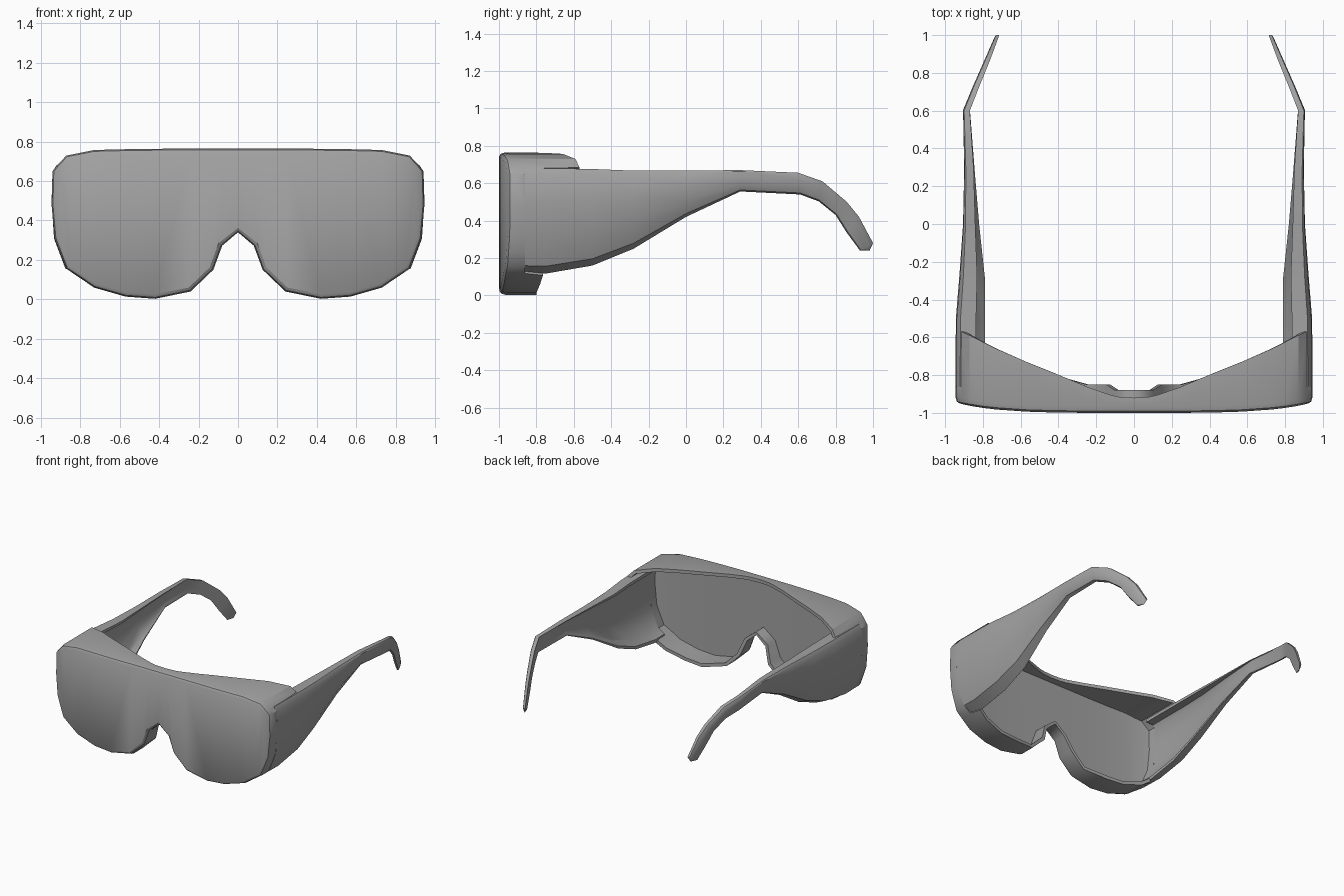
import bpy, bmesh
from mathutils import Vector

if "Cube" in bpy.data.objects:
    bpy.data.objects.remove(bpy.data.objects["Cube"])

grey = bpy.data.materials.new("grey plastic")
grey.diffuse_color = (0.36, 0.36, 0.36, 1)
grey.use_nodes = True
grey.node_tree.nodes["Principled BSDF"].inputs["Base Color"].default_value = grey.diffuse_color


def finish(name, bm, mirror):
    bmesh.ops.recalc_face_normals(bm, faces=bm.faces)
    me = bpy.data.meshes.new(name)
    bm.to_mesh(me)
    bm.free()
    me.materials.append(grey)
    ob = bpy.data.objects.new(name, me)
    bpy.context.collection.objects.link(ob)
    if mirror:
        m = ob.modifiers.new("Mirror", 'MIRROR')
        m.merge_threshold = 0.0005
    bpy.ops.object.select_all(action='DESELECT')
    ob.select_set(True)
    bpy.context.view_layer.objects.active = ob
    bpy.ops.object.shade_smooth_by_angle(angle=0.6)
    return ob


# --- Front shield: half outline as (x, z, back edge y), upper and lower edges paired
upper = [(0, .765, -.92), (.08, .765, -.915), (.125, .765, -.905), (.24, .765, -.865),
         (.42, .763, -.79), (.57, .761, -.73), (.73, .757, -.66), (.80, .743, -.625),
         (.87, .729, -.59), (.913, .684, -.57), (.918, .678, -.86), (.94, .65, -.86)]
lower = [(0, .34, -.88), (.08, .272, -.88), (.125, .15, -.85), (.24, .04, -.85),
         (.42, .003, -.80), (.57, .014, -.80), (.73, .06, -.78), (.80, .108, -.765),
         (.815, .118, -.86), (.87, .155, -.86), (.90, .23, -.86), (.93, .31, -.86)]
outline = upper + [(.945, .48, -.86)] + lower[::-1]
n, half = len(outline), len(upper)


def lens_y(x):
    return -1 + .05 * (x / .945) ** 4


def inset(i, d):
    """Move an outline point inwards by d, keeping the centre line on x = 0."""
    p = [Vector(o[:2]) for o in outline]
    a = p[i - 1] if i > 0 else Vector((-p[1].x, p[1].y))
    b = p[i + 1] if i < n - 1 else Vector((-p[-2].x, p[-2].y))
    t = (p[i] - a).normalized() + (b - p[i]).normalized()
    t.normalize()
    q = p[i] + Vector((t.y, -t.x)) * d
    if outline[i][0] == 0:
        q.x = 0
    return q


bm = bmesh.new()
rings = []
# (inset, offset behind the lens front, or None for the back edge)
for d, off in ((.022, 0), (.007, .01), (0, .034), (0, None), (.026, None), (.026, .026)):
    ring = []
    for i, (x, z, yb) in enumerate(outline):
        q = inset(i, d)
        ring.append(bm.verts.new((q.x, yb if off is None else lens_y(x) + off, q.y)))
    rings.append(ring)
for r, s in zip(rings, rings[1:]):
    for i in range(n - 1):
        bm.faces.new((r[i], r[i + 1], s[i + 1], s[i]))
# lens front and lens inside, as columns between upper and lower edges
for r in (rings[0], rings[-1]):
    for i in range(half - 1):
        bm.faces.new((r[i], r[i + 1], r[n - 2 - i], r[n - 1 - i]))
    bm.faces.new((r[half - 1], r[half], r[half + 1]))
finish("front_shield", bm, True)

# --- Temple arms: hollow C section lofted into a solid hooked bar
section = [(.7, 1), (.16, 1), (.03, .94), (0, .68), (.08, .34), (.45, .07), (1, 0)]
hollow = [(1, .045), (.6, .12), (.25, .36), (.17, .68), (.2, .9), (.3, .955), (.7, .955)]
# top y, top z, bottom y, bottom z, outer x, width, solidity
stations = [(-.86, .68, -.86, .12, .945, .155, 0), (-.75, .68, -.75, .117, .945, .155, 0),
            (-.5, .676, -.5, .16, .943, .153, 0), (-.28, .667, -.28, .25, .925, .135, 0),
            (0, .668, 0, .42, .905, .085, .2), (.29, .67, .29, .556, .899, .055, .7),
            (.6, .656, .61, .54, .905, .036, 1), (.73, .61, .71, .503, .905, .034, 1),
            (.86, .5, .80, .43, .905, .03, 1), (.925, .42, .86, .335, .905, .026, 1),
            (1.0, .28, .93, .24, .905, .02, 1)]


def arm(name, side):
    bm = bmesh.new()
    loops = []
    for yt, zt, yb, zb, xo, w, k in stations:
        loop = []
        for j, (u, h) in enumerate(section + hollow):
            if j >= len(section):
                u += (1 - u) * k
            elif j == 0:
                u += (1 - u) * k
            y = yb + (yt - yb) * h
            x = xo - u * w - max(0, y - .61) * .44
            loop.append(bm.verts.new((side * x, y, zb + (zt - zb) * h)))
        loops.append(loop)
    m = len(loops[0])
    for a, b in zip(loops, loops[1:]):
        for i in range(m):
            bm.faces.new((a[i], a[(i + 1) % m], b[(i + 1) % m], b[i]))
    # front end of the C, and the closed hook tip with its rounded corner
    for i in range(len(section) - 1):
        a = loops[0]
        bm.faces.new((a[i], a[i + 1], a[m - 2 - i], a[m - 1 - i]))
    tip = [v.co.copy() for v in loops[-1]]
    mid = sum(tip, Vector()) / m + Vector((side * -.004, .012, -.022))
    peak = bm.verts.new(mid)
    for i in range(m):
        bm.faces.new((loops[-1][i], loops[-1][(i + 1) % m], peak))
    finish(name, bm, False)


arm("right_arm", 1)
arm("left_arm", -1)
